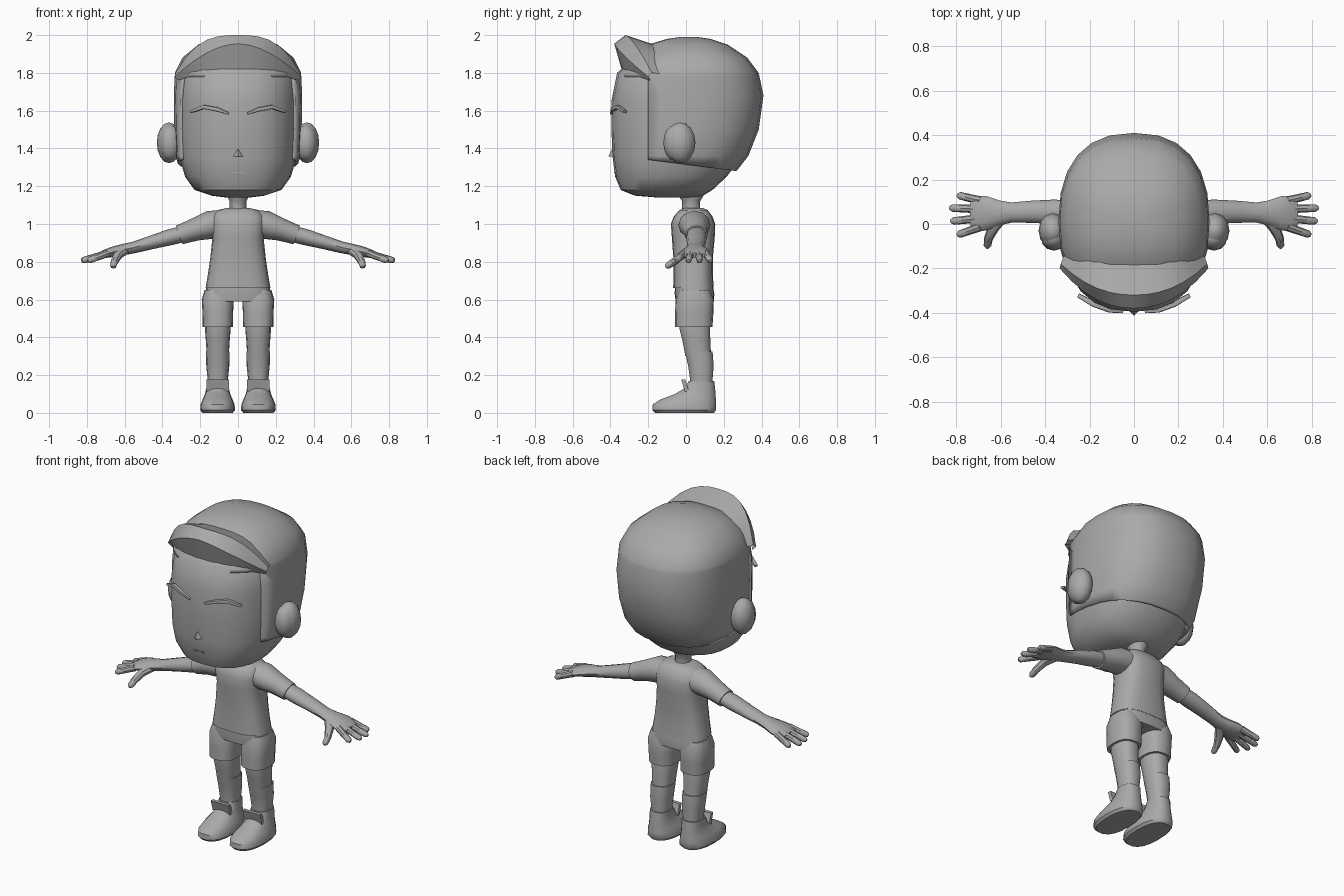
import bpy, bmesh, math
from mathutils import Vector

default_cube = bpy.data.objects.get("Cube")
if default_cube:
    bpy.data.objects.remove(default_cube, do_unlink=True)

grey = bpy.data.materials.new("plain grey")
grey.use_nodes = True
grey.diffuse_color = (0.4, 0.4, 0.4, 1)
grey.node_tree.nodes["Principled BSDF"].inputs["Base Color"].default_value = (0.4, 0.4, 0.4, 1)


def finish(name, bm, mirrored=False, angle=40):
    """Turn a bmesh into a smooth shaded object, optionally mirrored over x."""
    bmesh.ops.recalc_face_normals(bm, faces=bm.faces)
    mesh = bpy.data.meshes.new(name)
    bm.to_mesh(mesh)
    bm.free()
    mesh.materials.append(grey)
    mesh.shade_smooth()
    mesh.set_sharp_from_angle(angle=math.radians(angle))
    obj = bpy.data.objects.new(name, mesh)
    bpy.context.collection.objects.link(obj)
    if mirrored:
        mirror = obj.modifiers.new("mirror", "MIRROR")
        mirror.use_mirror_merge = False
    return obj


def loft(bm, sections, sides, power):
    """Skin superellipse sections given as (centre, u axis, v axis), with caps."""
    def wave(value):
        return math.copysign(abs(value) ** (2 / power), value)
    rings = []
    for centre, u, v in sections:
        angles = [math.tau * i / sides for i in range(sides)]
        rings.append([bm.verts.new(centre + u * wave(math.cos(a)) + v * wave(math.sin(a)))
                      for a in angles])
    for low, high in zip(rings, rings[1:]):
        for i in range(sides):
            j = (i + 1) % sides
            bm.faces.new((low[i], low[j], high[j], high[i]))
    bm.faces.new(rings[0][::-1])
    bm.faces.new(rings[-1])
    return bm


def stack(rows, x=0, sides=20, power=2.4):
    """Upright body from rows of (height, half width, front y, back y)."""
    sections = [(Vector((x, (front + back) / 2, z)), Vector((width, 0, 0)),
                 Vector((0, (back - front) / 2, 0))) for z, width, front, back in rows]
    return loft(bmesh.new(), sections, sides, power)


def tube(bm, rows, sides=12, power=2):
    """Limb along a path from rows of (x, y, z, half breadth, half thickness)."""
    points = [Vector(row[:3]) for row in rows]
    sections = []
    for i, row in enumerate(rows):
        along = (points[min(i + 1, len(rows) - 1)] - points[max(i - 1, 0)]).normalized()
        across = along.cross(Vector((0, 0, 1))).normalized()
        sections.append((points[i], across * row[3], across.cross(along) * row[4]))
    return loft(bm, sections, sides, power)


def ellipsoid(bm, centre, radii):
    made = bmesh.ops.create_uvsphere(bm, u_segments=12, v_segments=8, radius=1)["verts"]
    bmesh.ops.scale(bm, vec=radii, verts=made)
    bmesh.ops.translate(bm, vec=centre, verts=made)


def box(bm, centre, size):
    made = bmesh.ops.create_cube(bm, size=1)["verts"]
    bmesh.ops.scale(bm, vec=size, verts=made)
    bmesh.ops.translate(bm, vec=centre, verts=made)
    return made


# Head with face
finish("head", stack([
    (1.14, .06, -.15, .04), (1.15, .14, -.27, .09), (1.18, .23, -.345, .14),
    (1.25, .28, -.375, .215), (1.35, .31, -.388, .29), (1.5, .32, -.395, .34),
    (1.65, .32, -.395, .36), (1.8, .31, -.365, .35), (1.88, .24, -.28, .27),
    (1.92, .1, -.1, .1)], sides=24))

# Hair shell, cut open around the face and above the nape
bm = stack([
    (1.22, .25, -.37, .2), (1.29, .31, -.38, .275), (1.36, .33, -.38, .33),
    (1.5, .337, -.39, .385), (1.68, .34, -.39, .41), (1.8, .334, -.36, .385),
    (1.88, .295, -.28, .325), (1.95, .21, -.2, .22), (1.98, .12, -.1, .13),
    (1.99, .05, -.03, .06)], sides=24)
for point, normal, clear in (((0, -.2, 1.34), (0, .06, .47), True),
                             ((0, -.2, 0), (0, 1, 0), False),
                             ((0, 0, 1.78), (0, 0, 1), False)):
    bmesh.ops.bisect_plane(bm, geom=bm.verts[:] + bm.edges[:] + bm.faces[:],
                           plane_co=point, plane_no=normal, clear_inner=clear)
opening = [f for f in bm.faces
           if f.calc_center_median().y < -.2 and f.calc_center_median().z < 1.78]
bmesh.ops.delete(bm, geom=opening, context="FACES")
hair = finish("hair", bm)
shell = hair.modifiers.new("thickness", "SOLIDIFY")
shell.thickness = .02
shell.offset = -1

# Raised front of the hair: hairline, front edge, crest and join with the crown
bm = bmesh.new()
steps = 12
strips = []
for width, y_mid, y_side, z_mid, z_side, bend in (
        (.32, -.34, -.19, 1.815, 1.76, 2), (.335, -.38, -.2, 1.955, 1.78, 1.8),
        (.33, -.32, -.18, 2.0, 1.8, 3), (.3, -.17, -.1, 1.95, 1.79, 3)):
    strip = []
    for i in range(steps + 1):
        t = 2 * i / steps - 1
        strip.append(bm.verts.new((width * t, y_mid + (y_side - y_mid) * abs(t) ** 2.2,
                                   z_mid + (z_side - z_mid) * abs(t) ** bend)))
    strips.append(strip)
for low, high in zip(strips, strips[1:]):
    for i in range(steps):
        bm.faces.new((low[i], low[i + 1], high[i + 1], high[i]))
finish("hair_front", bm, angle=30)

# Ears: bowl and rim
bm = bmesh.new()
ellipsoid(bm, (.36, -.06, 1.43), (.06, .06, .095))
ellipsoid(bm, (.365, -.03, 1.43), (.065, .08, .108))
finish("ears", bm, mirrored=True)

# Eyebrows
finish("eyebrows", tube(bmesh.new(), [
    (.05, -.392, 1.585, .01, .006), (.11, -.385, 1.607, .014, .011),
    (.18, -.36, 1.62, .014, .011), (.25, -.322, 1.594, .01, .007)],
    sides=8, power=4), mirrored=True)

# Nose and mouth
bm = bmesh.new()
bmesh.ops.create_cone(bm, cap_ends=True, segments=4, radius1=.03, radius2=.004, depth=.05)
bmesh.ops.translate(bm, vec=(0, -.382, 1.382), verts=bm.verts)
finish("nose", bm)
bm = bmesh.new()
box(bm, (0, -.379, 1.272), (.07, .006, .005))
finish("mouth", bm)

# Neck
finish("neck", stack([(1.03, .055, -.03, .09), (1.08, .045, -.02, .075),
                      (1.12, .045, -.02, .075), (1.18, .07, -.06, .11)], sides=12, power=2))

# Shirt and sleeves
finish("shirt", stack([
    (.66, .172, -.068, .147), (.73, .16, -.066, .142), (.82, .147, -.067, .142),
    (.93, .135, -.075, .152), (1.0, .145, -.08, .155), (1.04, .14, -.065, .14),
    (1.073, .11, -.035, .115), (1.085, .06, -.01, .09)], power=2.8))
finish("sleeves", tube(bmesh.new(), [
    (.06, .045, 1.005, .08, .07), (.15, .045, .995, .085, .075),
    (.23, .05, .97, .068, .06), (.31, .055, .942, .06, .052)]), mirrored=True)

# Arms and palms
finish("arms", tube(bmesh.new(), [
    (.28, .055, .95, .05, .043), (.36, .055, .93, .055, .043),
    (.46, .055, .902, .05, .036), (.55, .052, .876, .045, .031),
    (.6, .05, .866, .055, .03), (.66, .05, .853, .076, .028),
    (.705, .045, .842, .08, .022), (.735, .045, .834, .06, .014)]), mirrored=True)

# Fingers and thumbs
bm = bmesh.new()
for root_y, tip_y, tip_x in ((.105, .13, .795), (.067, .072, .83),
                             (.026, .012, .825), (-.012, -.05, .795)):
    root, tip = Vector((.69, root_y, .845)), Vector((tip_x, tip_y, .805))
    tube(bm, [(*root.lerp(tip, t), r, r)
              for t, r in ((0, .02), (.5, .018), (.9, .017), (1, .009))], sides=8)
tube(bm, [(.6, .03, .86, .03, .025), (.635, -.02, .835, .026, .022),
          (.655, -.065, .8, .02, .02), (.66, -.098, .778, .017, .017),
          (.66, -.108, .772, .008, .008)], sides=8)
finish("fingers", bm, mirrored=True)

# Shorts: hips and two leg openings
finish("shorts_hips", stack([(.59, .172, -.055, .148), (.63, .172, -.06, .15),
                             (.69, .165, -.058, .14)], power=2.8))
finish("shorts_legs", stack([(.455, .08, -.058, .14), (.53, .081, -.058, .145),
                             (.6, .085, -.055, .147), (.65, .07, -.04, .13)],
                            x=.107, sides=16, power=2.6), mirrored=True)

# Legs and socks
finish("legs", stack([(.3, .058, -.005, .135), (.38, .063, -.02, .13),
                      (.44, .068, -.035, .13), (.5, .065, -.035, .12)],
                     x=.107, sides=14), mirrored=True)
finish("socks", stack([(.1, .053, .02, .145), (.18, .054, .02, .142),
                       (.25, .061, .01, .148), (.325, .063, -.008, .142)],
                      x=.107, sides=14), mirrored=True)

# Shoes with raised tongues
finish("shoes", stack([
    (0, .08, -.165, .15), (.015, .092, -.18, .162), (.045, .09, -.178, .162),
    (.07, .08, -.14, .16), (.1, .067, -.06, .158), (.13, .06, -.01, .155),
    (.17, .058, .015, .15)], x=.108, sides=18), mirrored=True)
bm = bmesh.new()
for vert in box(bm, (.107, -.005, .145), (.12, .022, .065)):
    vert.co.y -= (vert.co.z - .145) * .3
finish("shoe_tongues", bm, mirrored=True)
